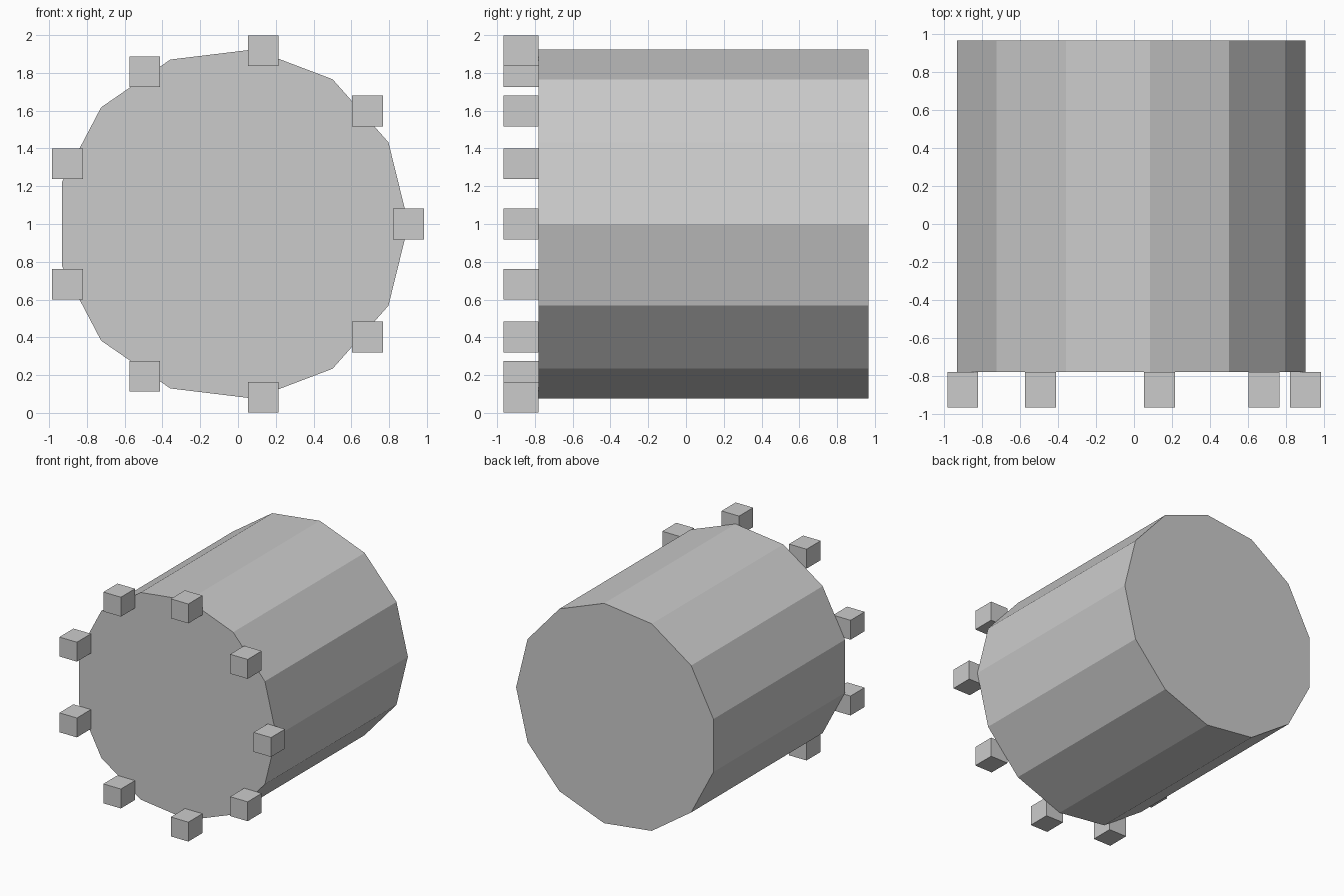
import bpy, math

if "Cube" in bpy.data.objects:
    bpy.data.objects.remove(bpy.data.objects["Cube"])

R, CX, CZ = 0.931, -0.028, 1.0      # shared ring radius and axis position
Y_FRONT, Y_JOIN, Y_BACK = -0.967, -0.78, 0.967
SIDES, BLOCKS = 13, 9


def ring_point(i, n):
    a = 2 * math.pi * i / n
    return CX + R * math.cos(a), CZ + R * math.sin(a)


def make_object(name, verts, faces):
    mesh = bpy.data.meshes.new(name)
    mesh.from_pydata(verts, [], faces)
    obj = bpy.data.objects.new(name, mesh)
    bpy.context.collection.objects.link(obj)
    return obj


# Drum: 13-sided prism lying along y, capped at both ends
front = [(x, Y_JOIN, z) for x, z in (ring_point(i, SIDES) for i in range(SIDES))]
back = [(x, Y_BACK, z) for x, _, z in front]
faces = [tuple(range(SIDES)), tuple(reversed(range(SIDES, 2 * SIDES)))]
for i in range(SIDES):
    j = (i + 1) % SIDES
    faces.append((i, i + SIDES, j + SIDES, j))
make_object("drum", front + back, faces)

# Rim blocks: upright blocks evenly spaced around the front edge
for i in range(BLOCKS):
    x, z = ring_point(i, BLOCKS)
    bpy.ops.mesh.primitive_cube_add(size=1, location=(x, (Y_FRONT + Y_JOIN) / 2, z))
    block = bpy.context.object
    block.name = f"rim_block_{i + 1}"
    block.scale = (0.163, Y_JOIN - Y_FRONT, 0.163)
